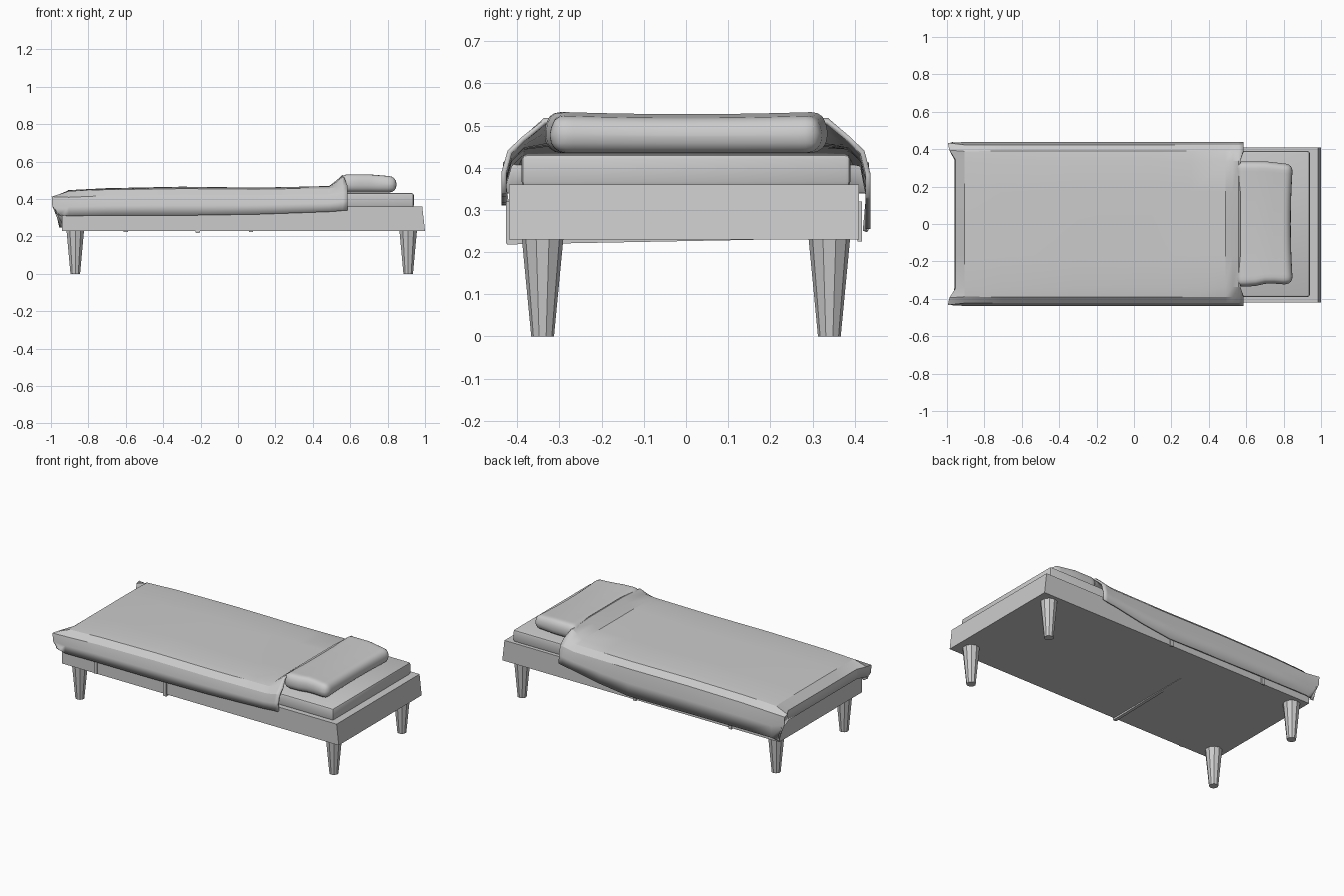
import bpy, bmesh, math
from mathutils import Vector

if "Cube" in bpy.data.objects:
    bpy.data.objects.remove(bpy.data.objects["Cube"])


def finish(bm, name, smooth=None):
    bmesh.ops.recalc_face_normals(bm, faces=bm.faces)
    me = bpy.data.meshes.new(name)
    bm.to_mesh(me)
    bm.free()
    ob = bpy.data.objects.new(name, me)
    bpy.context.collection.objects.link(ob)
    if smooth:
        bpy.ops.object.select_all(action='DESELECT')
        bpy.context.view_layer.objects.active = ob
        ob.select_set(True)
        bpy.ops.object.shade_smooth_by_angle(angle=math.radians(smooth))
    return ob


def box(lo, hi, bevel=0, segs=2):
    bm = bmesh.new()
    bmesh.ops.create_cube(bm, size=1)
    for v in bm.verts:
        v.co = Vector([lo[i] + (v.co[i] + .5) * (hi[i] - lo[i]) for i in range(3)])
    if bevel:
        bmesh.ops.bevel(bm, geom=bm.edges[:], offset=bevel, segments=segs,
                        profile=.5, affect='EDGES')
    return bm


# Bed frame with a slightly raked head end
bm = box((-.94, -.42, .23), (1, .41, .36))
for v in bm.verts:
    if v.co.x > 0 and v.co.z > .3:
        v.co.x = .985
finish(bm, "bed_frame")

# Tapered legs
for x, end in ((-.87, "foot"), (.91, "head")):
    for s, side in ((-1, "front"), (1, "back")):
        bm = bmesh.new()
        bmesh.ops.create_cone(bm, cap_ends=True, segments=10, radius1=.027,
                              radius2=.05, depth=.24)
        bmesh.ops.translate(bm, verts=bm.verts, vec=(x, s * .34, .12))
        finish(bm, f"{side}_{end}_leg")

# Cross slat under the frame and small straps on its sides
bm = box((-.225, -.425, .218), (-.205, .16, .235))
for v in bm.verts:
    if v.co.y > 0 and v.co.z < .225:
        v.co.z = .229
finish(bm, "under_slat")
for x, y, z in ((-.7, -.422, .232), (-.215, -.422, .22), (.07, .412, .225), (-.6, .412, .225)):
    finish(box((x - .011, y - .005, z), (x + .011, y + .005, .32)), "side_strap")

# Mattress
finish(box((-.9, -.39, .355), (.94, .39, .432), .012, 2), "mattress", 40)

# Pillow: rounded box, sliced and pulled into a soft shape
bm = box((.545, -.335, .435), (.85, .335, .527), .038, 4)
for axis, c0, c1, n in ((0, .6, .8, 5), (1, -.28, .28, 9)):
    for i in range(n):
        p, nrm = Vector((0, 0, 0)), Vector((0, 0, 0))
        p[axis] = c0 + (c1 - c0) * i / (n - 1)
        nrm[axis] = 1
        bmesh.ops.bisect_plane(bm, geom=bm.verts[:] + bm.edges[:] + bm.faces[:],
                               plane_co=p, plane_no=nrm)
for v in bm.verts:
    u = (v.co.x - .7) / .15
    w = v.co.y / .335
    v.co.y *= 1 - .05 * max(0, u) - .05 * math.exp(-((u - .1) / .35) ** 2) * (w < 0)
    v.co.x -= .012 * max(0, u) * (1 - w * w)
    if v.co.z > .48:
        v.co.z += .006 * w * w * (abs(w) < .97) - .012 * max(0, u)
finish(bm, "pillow", 40)

# Blanket: cross-sections lofted from foot to head
# x, centre z, shoulder z, edge z, front hem z, back hem z
stations = [(-.905, .442, .44, .436, .31, .26), (-.7, .452, .45, .445, .312, .26),
            (-.3, .46, .458, .45, .312, .258), (.1, .455, .455, .448, .318, .255),
            (.3, .459, .458, .45, .325, .28), (.49, .464, .462, .452, .332, .315),
            (.53, .495, .488, .458, .335, .32), (.56, .522, .512, .465, .338, .325),
            (.585, .52, .508, .467, .338, .33)]
rows = []
for x, zc, zs, ze, hf, hb in stations:
    xh = min(x, .568)
    row = []
    for s, hem in ((-1, hf), (1, hb)):
        mid = (ze - .03 + hem) / 2
        half = [(x, s * .432, hem), (x, s * .432, mid), (x, s * .418, ze - .03),
                (x, s * .387, ze), (xh, s * .335, zs), (xh, s * .17, zc)]
        row += half + [(xh, 0, zc)] if s < 0 else half[::-1]
    rows.append(row)


# Foot end: short drop in the middle, flared corners
def foot(xm, zm, xc, zc, drop, back):
    left = [(xc + .035, -.425, drop), (xc + .005, -.432, (zc + drop) / 2),
            (xc, -.43, zc), (xc + .01, -.395, zc), (xm, -.345, zm), (xm, -.17, zm)]
    right = [(x, -y, z) for x, y, z in left[::-1]]
    right[-1] = (xc + .04, .425, back)
    return left + [(xm, 0, zm)] + right


rows.insert(0, foot(-.95, .405, -.992, .41, .315, .25))
rows.insert(0, foot(-.955, .35, -.975, .34, .31, .25))
bm = bmesh.new()
grid = [[bm.verts.new(p) for p in r] for r in rows]
for a, b in zip(grid, grid[1:]):
    for i in range(len(a) - 1):
        bm.faces.new((a[i], a[i + 1], b[i + 1], b[i]))
blanket = finish(bm, "blanket", 25)
mod = blanket.modifiers.new("thickness", 'SOLIDIFY')
mod.thickness = .012
mod.offset = 0
